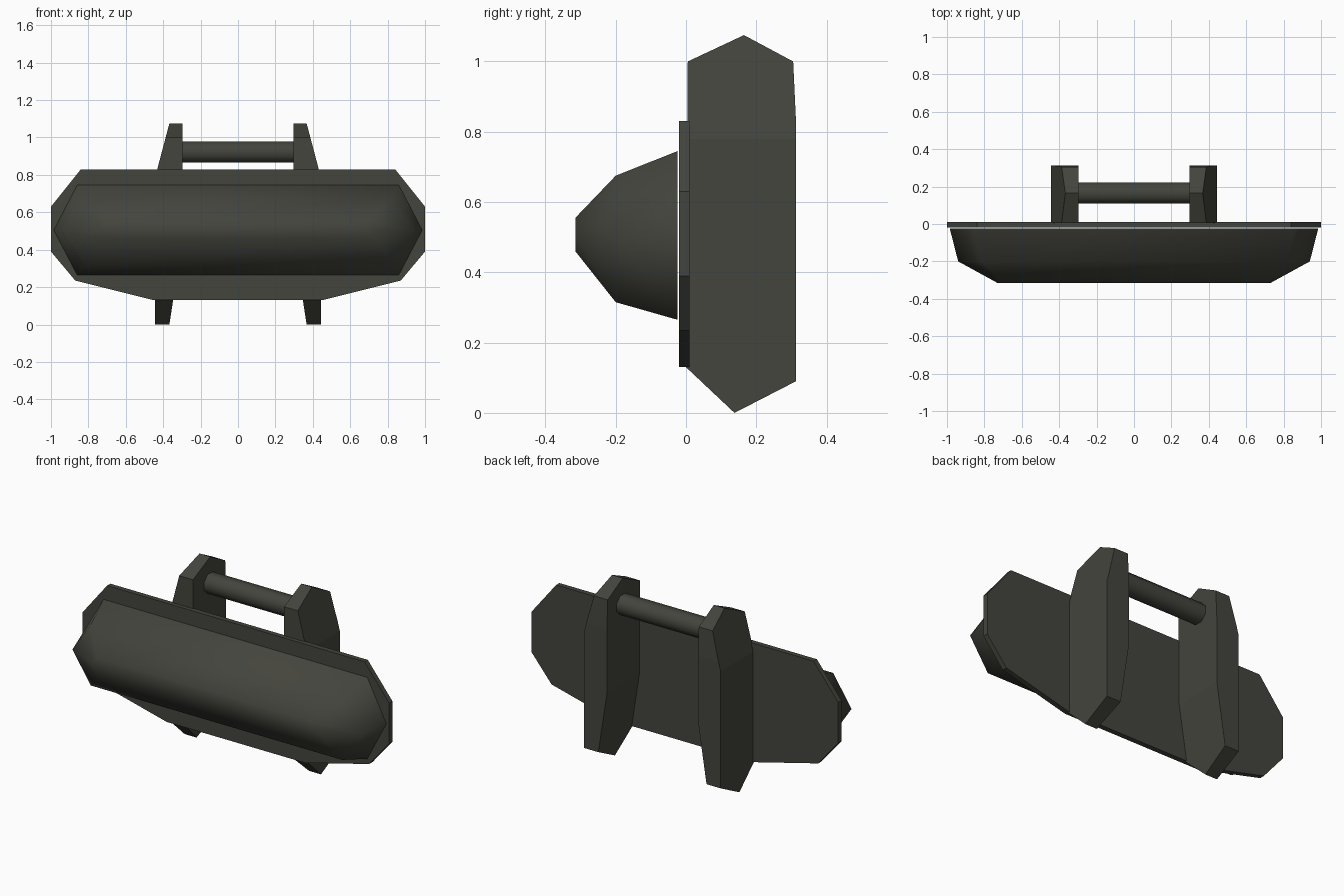
import bpy, bmesh, math
from mathutils import Vector

cube = bpy.data.objects.get("Cube")
if cube:
    bpy.data.objects.remove(cube, do_unlink=True)

olive = bpy.data.materials.new("dark olive grey")
olive.use_nodes = True
colour = (0.058, 0.058, 0.047, 1)
olive.diffuse_color = colour
olive.node_tree.nodes["Principled BSDF"].inputs["Base Color"].default_value = colour


def finish(bm, name, smooth=None):
    bmesh.ops.recalc_face_normals(bm, faces=bm.faces)
    mesh = bpy.data.meshes.new(name)
    bm.to_mesh(mesh)
    bm.free()
    mesh.materials.append(olive)
    obj = bpy.data.objects.new(name, mesh)
    bpy.context.collection.objects.link(obj)
    if smooth:
        bpy.ops.object.select_all(action='DESELECT')
        obj.select_set(True)
        bpy.context.view_layer.objects.active = obj
        bpy.ops.object.shade_smooth_by_angle(angle=math.radians(smooth))
    return obj


def loft(rings):
    """Join equal-length rings of points with quads and cap both ends."""
    bm = bmesh.new()
    loops = [[bm.verts.new(p) for p in ring] for ring in rings]
    n = len(loops[0])
    for a, b in zip(loops, loops[1:]):
        for i in range(n):
            j = (i + 1) % n
            bm.faces.new((a[i], a[j], b[j], b[i]))
    bm.faces.new(loops[0])
    bm.faces.new(loops[-1])
    return bm


# Back plate: symmetric outline given by its +x half, top to bottom
half = [(0.84, 0.83), (1.0, 0.63), (1.0, 0.39), (0.87, 0.235), (0.45, 0.13)]
outline = half + [(-x, z) for x, z in reversed(half)]
finish(loft([[(x, y, z) for x, z in outline] for y in (-0.02, 0.01)]), "back_plate")


# Front pod: hexagonal rings stepping forward, smoothly shaded
def hexagon(y, tip, corner, low, high):
    mid = (low + high) / 2
    return [(tip, y, mid), (corner, y, high), (-corner, y, high),
            (-tip, y, mid), (-corner, y, low), (corner, y, low)]


finish(loft([hexagon(-0.024, 0.985, 0.86, 0.265, 0.745),
             hexagon(-0.2, 0.94, 0.82, 0.315, 0.675),
             hexagon(-0.315, 0.73, 0.70, 0.46, 0.555)]), "front_pod", 62)

# Brackets: extruded side profile, with the outer top and inner bottom cut away
side = [(0.0, 0.13), (0.005, 1.0), (0.165, 1.075), (0.305, 1.0),
        (0.313, 0.83), (0.313, 0.09), (0.138, 0.0)]
for s, name in ((1, "left_bracket"), (-1, "right_bracket")):
    bm = loft([[(s * x, y, z) for y, z in side] for x in (0.297, 0.445)])
    cuts = [((0.445, 0.78), (0.367, 1.075), 1), ((0.297, 0.45), (0.367, 0.0), -1)]
    for (x0, z0), (x1, z1), direction in cuts:
        normal = Vector((abs(z1 - z0) * s * direction, 0, abs(x1 - x0) * direction))
        bmesh.ops.bisect_plane(bm, geom=bm.verts[:] + bm.edges[:] + bm.faces[:],
                               plane_co=(s * x0, 0, z0), plane_no=normal,
                               clear_outer=True)
        bmesh.ops.holes_fill(bm, edges=[e for e in bm.edges if e.is_boundary], sides=0)
    finish(bm, name)

# Rod joining the brackets
angles = [math.pi * (i + 0.5) / 4 for i in range(8)]
finish(loft([[(x, 0.165 + 0.061 * math.cos(a), 0.922 + 0.061 * math.sin(a)) for a in angles]
             for x in (-0.31, 0.31)]), "cross_rod", 60)
